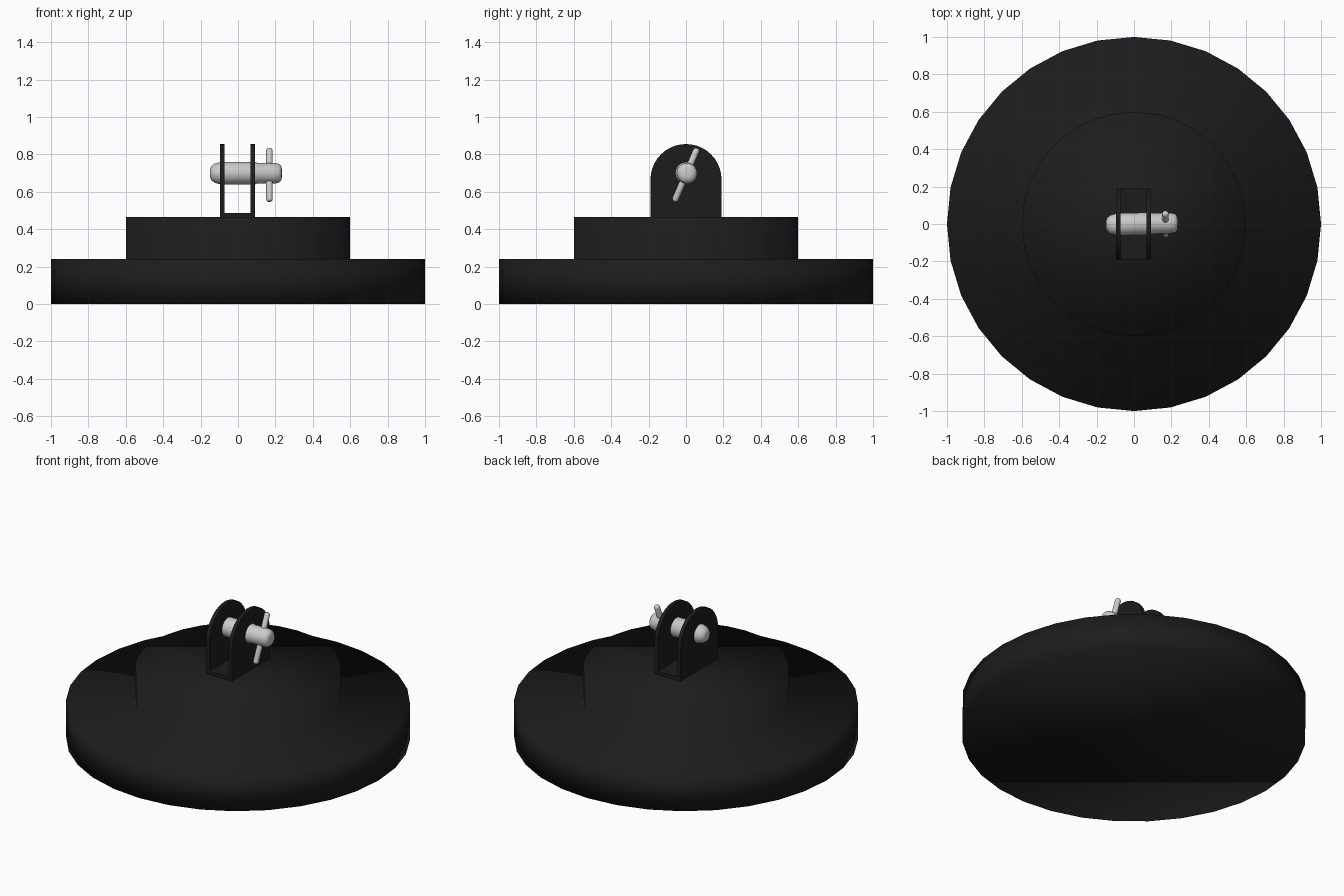
import bpy, bmesh, math
from mathutils import Vector, Matrix

if "Cube" in bpy.data.objects:
    bpy.data.objects.remove(bpy.data.objects["Cube"])

black = bpy.data.materials.new("black")
black.diffuse_color = (0.012, 0.012, 0.012, 1)
black.use_nodes = True
black.node_tree.nodes["Principled BSDF"].inputs["Base Color"].default_value = black.diffuse_color


def finish(name, bm, mat=None, angle=None):
    bmesh.ops.recalc_face_normals(bm, faces=bm.faces)
    me = bpy.data.meshes.new(name)
    bm.to_mesh(me)
    bm.free()
    ob = bpy.data.objects.new(name, me)
    bpy.context.collection.objects.link(ob)
    if mat:
        me.materials.append(mat)
    if angle is not None:
        bpy.ops.object.select_all(action='DESELECT')
        ob.select_set(True)
        bpy.context.view_layer.objects.active = ob
        bpy.ops.object.shade_smooth_by_angle(angle=math.radians(angle))
    return ob


def lathe(profile, n):
    """Revolve (radius, height) points around z, with flat end caps."""
    bm = bmesh.new()
    rings = [[bm.verts.new((r * math.cos(2 * math.pi * i / n),
                            r * math.sin(2 * math.pi * i / n), h))
              for i in range(n)] for r, h in profile]
    for a, b in zip(rings, rings[1:]):
        for i in range(n):
            j = (i + 1) % n
            bm.faces.new((a[i], a[j], b[j], b[i]))
    bm.faces.new(rings[0][::-1])
    bm.faces.new(rings[-1])
    return bm


def prism(bm, pts, axis_vec):
    """Extrude a closed outline along a vector."""
    face = bm.faces.new([bm.verts.new(p) for p in pts])
    out = bmesh.ops.extrude_face_region(bm, geom=[face], use_keep_orig=True)
    moved = [v for v in out["geom"] if isinstance(v, bmesh.types.BMVert)]
    bmesh.ops.translate(bm, verts=moved, vec=axis_vec)


# stepped round base, softly shaded all over
base = finish("base", lathe([(1, 0), (1, 0.24), (0.6, 0.24), (0.6, 0.465)], 32), black)
for p in base.data.polygons:
    p.use_smooth = True

# U bracket: two arched cheeks and a floor plate
bm = bmesh.new()
arch = [(0.19 * math.cos(math.pi * i / 20), 0.665 + 0.19 * math.sin(math.pi * i / 20))
        for i in range(21)]
outline = [(-0.19, 0.463), (0.19, 0.463)] + arch
for x in (-0.095, 0.067):
    prism(bm, [(x, y, z) for y, z in outline], (0.024, 0, 0))
prism(bm, [(-0.071, -0.19, 0.463), (0.067, -0.19, 0.463),
           (0.067, 0.19, 0.463), (-0.071, 0.19, 0.463)], (0, 0, 0.024))
finish("bracket", bm, black, 30)

# clevis pin along x, rounded at both ends
pin = finish("clevis_pin", lathe([(0.02, -0.15), (0.036, -0.144), (0.05, -0.127),
                                  (0.058, -0.1), (0.06, -0.07), (0.06, 0.09),
                                  (0.056, 0.1), (0.055, 0.2), (0.05, 0.22),
                                  (0.038, 0.231), (0.02, 0.235)], 24), None, 40)
pin.matrix_world = (Matrix.Translation((0, 0, 0.699)) @ Matrix.Rotation(math.radians(1.5), 4, 'Z')
                    @ Matrix.Rotation(math.pi / 2, 4, 'Y'))

# thin cross pin through the end of the clevis pin
a, b = Vector((0.168, -0.062, 0.548)), Vector((0.168, 0.06, 0.832))
h = (b - a).length / 2
cross = finish("cross_pin", lathe([(0.008, -h), (0.014, -h + 0.004), (0.0175, -h + 0.012),
                                   (0.0175, h - 0.012), (0.014, h - 0.004), (0.008, h)], 16),
               None, 50)
cross.matrix_world = (Matrix.Translation((a + b) / 2)
                      @ (b - a).to_track_quat('Z', 'Y').to_matrix().to_4x4())
